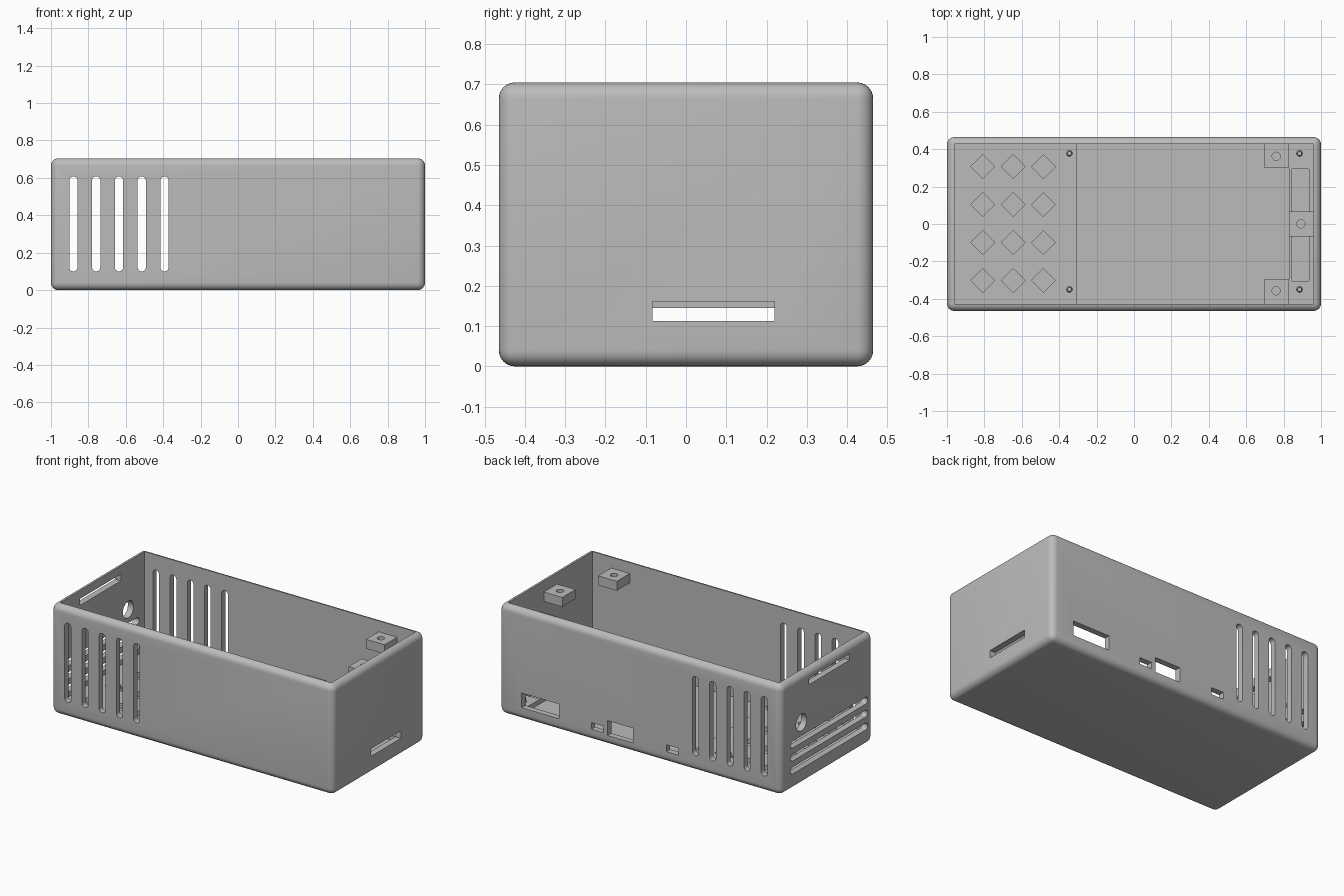
import bpy, bmesh
from math import sin, cos, pi, radians

default = bpy.data.objects.get("Cube")
if default:
    bpy.data.objects.remove(default, do_unlink=True)

# Overall dimensions
HX, HY, HEIGHT = 1.0, 0.465, 0.705      # outer half sizes and height
IX, IY = 0.96, 0.427                    # inner half sizes
FLOOR, SHELF, ROUND = 0.04, 0.07, 0.04

grey = bpy.data.materials.new("plain_grey")
grey.use_nodes = True
grey.diffuse_color = (0.5, 0.5, 0.5, 1)
grey.node_tree.nodes["Principled BSDF"].inputs["Base Color"].default_value = (0.5, 0.5, 0.5, 1)


# 2D outlines
def rect(u0, u1, v0, v1):
    return [(u0, v0), (u1, v0), (u1, v1), (u0, v1)]


def ring(u, v, r, n=24):
    return [(u + r * cos(2 * pi * i / n), v + r * sin(2 * pi * i / n)) for i in range(n)]


def stadium(u, v, half, r, upright, n=10):
    pts = []
    for end in (1, -1):
        for i in range(n + 1):
            a = pi * i / n
            along, across = end * (half - r + r * sin(a)), end * r * cos(a)
            pts.append((u + across, v + along) if upright else (u + along, v - across))
    return pts


# Extrude an outline along an axis into a bmesh
def prism(bm, pts, axis, lo, hi):
    place = {"x": lambda u, v, d: (d, u, v),
             "y": lambda u, v, d: (u, d, v),
             "z": lambda u, v, d: (u, v, d)}[axis]
    a = [bm.verts.new(place(u, v, lo)) for u, v in pts]
    b = [bm.verts.new(place(u, v, hi)) for u, v in pts]
    bm.faces.new(a)
    bm.faces.new(b[::-1])
    for i in range(len(pts)):
        j = (i + 1) % len(pts)
        bm.faces.new((a[j], a[i], b[i], b[j]))


def make(name, prisms):
    bm = bmesh.new()
    for p in prisms:
        prism(bm, *p)
    bmesh.ops.recalc_face_normals(bm, faces=bm.faces[:])
    mesh = bpy.data.meshes.new(name)
    bm.to_mesh(mesh)
    bm.free()
    mesh.materials.append(grey)
    obj = bpy.data.objects.new(name, mesh)
    bpy.context.collection.objects.link(obj)
    return obj


# Subtract groups of prisms, then bake the modifiers
def carve(obj, *groups):
    cutters = []
    for g in groups:
        cutter = make("cutter", g)
        cutter.hide_render = True
        mod = obj.modifiers.new("cut", "BOOLEAN")
        mod.operation, mod.solver, mod.object = "DIFFERENCE", "EXACT", cutter
        cutters.append(cutter)
    deps = bpy.context.evaluated_depsgraph_get()
    baked = bpy.data.meshes.new_from_object(obj.evaluated_get(deps))
    obj.modifiers.clear()
    obj.data = baked
    for c in cutters:
        bpy.data.objects.remove(c, do_unlink=True)


def smooth(obj):
    bpy.ops.object.select_all(action="DESELECT")
    obj.select_set(True)
    bpy.context.view_layer.objects.active = obj
    bpy.ops.object.shade_smooth_by_angle(angle=radians(32))


# Case shell: rounded block, hollowed, with wall openings
case = make("case_shell", [(rect(-HX, HX, -HY, HY), "z", 0, HEIGHT)])
bevel = case.modifiers.new("round", "BEVEL")
bevel.width, bevel.segments, bevel.limit_method = ROUND, 6, "NONE"

cavity = [(rect(-IX, IX, -IY, IY), "z", FLOOR, 1)]
openings = []
# Upright vents through both long walls
for i in range(5):
    openings.append((stadium(-0.88 + 0.1218 * i, 0.354, 0.254, 0.022, True), "y", -0.6, 0.6))
# Vents, cable hole and card slot in the end near the vents
for i in range(3):
    openings.append((stadium(-0.02, 0.123 + 0.083 * i, 0.39, 0.022, False), "x", -1.1, -0.93))
openings.append((ring(0.26, 0.397, 0.054, 32), "x", -1.1, -0.93))
openings.append((rect(-0.227, 0.185, 0.61, 0.652), "x", -1.1, -0.93))
# Slot in the other end
openings.append((rect(-0.083, 0.22, 0.112, 0.161), "x", 0.93, 1.1))
# Port openings in the back wall
for x0, x1, z0, z1 in ((0.575, 0.84, 0.078, 0.172), (0.26, 0.345, 0.073, 0.115),
                       (0.05, 0.23, 0.063, 0.158), (-0.273, -0.187, 0.071, 0.115)):
    openings.append((rect(x0, x1, z0, z1), "y", 0.4, 0.6))
carve(case, cavity, openings)
smooth(case)

# Raised floor shelf with diamond pockets
vent_shelf = make("vent_shelf", [(rect(-IX - 0.01, -0.305, -IY - 0.01, IY + 0.01), "z", 0.03, SHELF)])
carve(vent_shelf, [(ring(-0.808 + 0.162 * i, -0.302 + 0.203 * j, 0.064, 4), "z", 0, 0.2)
                   for i in range(3) for j in range(4)])

# Narrow floor shelf with a long pocket
end_shelf = make("end_shelf", [(rect(0.829, IX + 0.01, -IY - 0.01, IY + 0.01), "z", 0.03, SHELF)])
carve(end_shelf, [(rect(0.845, 0.936, -0.305, 0.295), "z", 0, 0.2)])

# Tapered board pins
for x, side in ((-0.345, "vent"), (0.885, "end")):
    for y, place in ((0.377, "back"), (-0.35, "front")):
        pin = make(f"{side}_{place}_pin", [(ring(x, y, 0.017), "z", SHELF - 0.01, SHELF + 0.03)])
        for v in pin.data.vertices:
            if v.co.z > SHELF:
                v.co.x = x + (v.co.x - x) * 0.65
                v.co.y = y + (v.co.y - y) * 0.65
        smooth(pin)

# Lid screw blocks on the inner walls
for name, box, hole in (
        ("back_lid_block", (0.697, 0.829, 0.3, IY + 0.01), (0.76, 0.362)),
        ("front_lid_block", (0.697, 0.829, -IY - 0.01, -0.295), (0.76, -0.357)),
        ("end_lid_block", (0.829, IX + 0.01, -0.066, 0.068), (0.892, 0.001))):
    block = make(name, [(rect(*box), "z", 0.575, 0.635)])
    carve(block, [(ring(*hole, 0.022), "z", 0.5, 0.7)])
    smooth(block)
